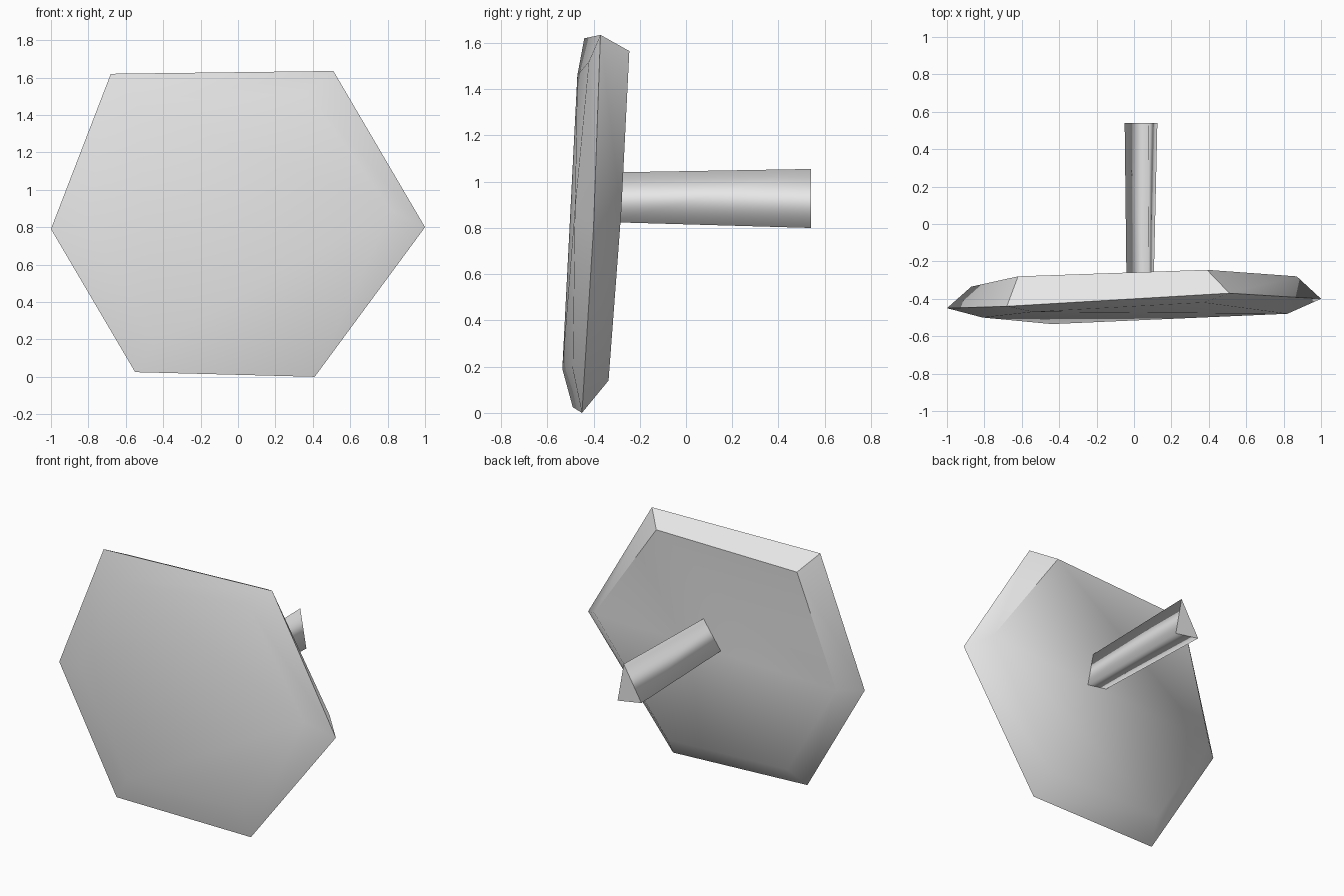
import bpy
import bmesh
import math

default_cube = bpy.data.objects.get("Cube")
if default_cube:
    bpy.data.objects.remove(default_cube, do_unlink=True)

# One plain grey for everything
grey = bpy.data.materials.new("plain_grey")
grey.use_nodes = True
colour = (0.8, 0.8, 0.8, 1)
grey.diffuse_color = colour
grey.node_tree.nodes["Principled BSDF"].inputs["Base Color"].default_value = colour


def build_lofted(name, rings, first_cap, last_cap):
    """Join matching rings of points with side bands, then close both ends."""
    bm = bmesh.new()
    loops = [[bm.verts.new(point) for point in ring] for ring in rings]
    count = len(loops[0])
    for lower, upper in zip(loops, loops[1:]):
        for i in range(count):
            j = (i + 1) % count
            bm.faces.new((lower[i], lower[j], upper[j], upper[i]))
    for loop, cap in ((loops[0], first_cap), (loops[-1], last_cap)):
        for corners in cap:
            bm.faces.new([loop[i] for i in corners])
    bmesh.ops.recalc_face_normals(bm, faces=bm.faces)
    mesh = bpy.data.meshes.new(name)
    bm.to_mesh(mesh)
    bm.free()
    mesh.materials.append(grey)
    obj = bpy.data.objects.new(name, mesh)
    bpy.context.collection.objects.link(obj)
    return obj


def select_only(obj):
    bpy.ops.object.select_all(action='DESELECT')
    obj.select_set(True)
    bpy.context.view_layer.objects.active = obj


# Six-sided plate: front face, outer rim and back face, from top left clockwise
front_ring = [(-.54, -.47, 1.46), (.37, -.42, 1.52), (.82, -.48, .89),
              (.37, -.49, .19), (-.44, -.535, .19), (-.81, -.5, .83)]
rim_ring = [(-.68, -.44, 1.62), (.51, -.37, 1.635), (1, -.4, .8),
            (.41, -.45, 0), (-.55, -.49, .025), (-1, -.45, .79)]
back_ring = [(-.62, -.28, 1.54), (.39, -.245, 1.565), (.87, -.28, .87),
             (.37, -.335, .14), (-.49, -.365, .16), (-.87, -.335, .8)]
plate = build_lofted("plate", [front_ring, rim_ring, back_ring],
                     [(0, 1, 2), (2, 3, 4), (0, 2, 4, 5)],
                     [(0, 1, 5), (1, 2, 3, 4, 5)])
select_only(plate)
bpy.ops.object.shade_smooth_by_angle(angle=math.radians(50))

# Three-sided handle, slightly wider towards its free end
base_ring = [(.075, -.33, 1.04), (-.04, -.33, .85), (.105, -.33, .825)]
end_ring = [(.08, .54, 1.055), (-.05, .54, .83), (.125, .54, .8)]
handle = build_lofted("handle", [base_ring, end_ring], [(0, 1, 2)], [(0, 1, 2)])
select_only(handle)
bpy.ops.object.shade_smooth()

# Keep the handle's end outlines sharp while its sides stay rounded
points = handle.data.vertices
for edge in handle.data.edges:
    start, end = (points[i].co.y for i in edge.vertices)
    edge.use_edge_sharp = abs(start - end) < 0.1
